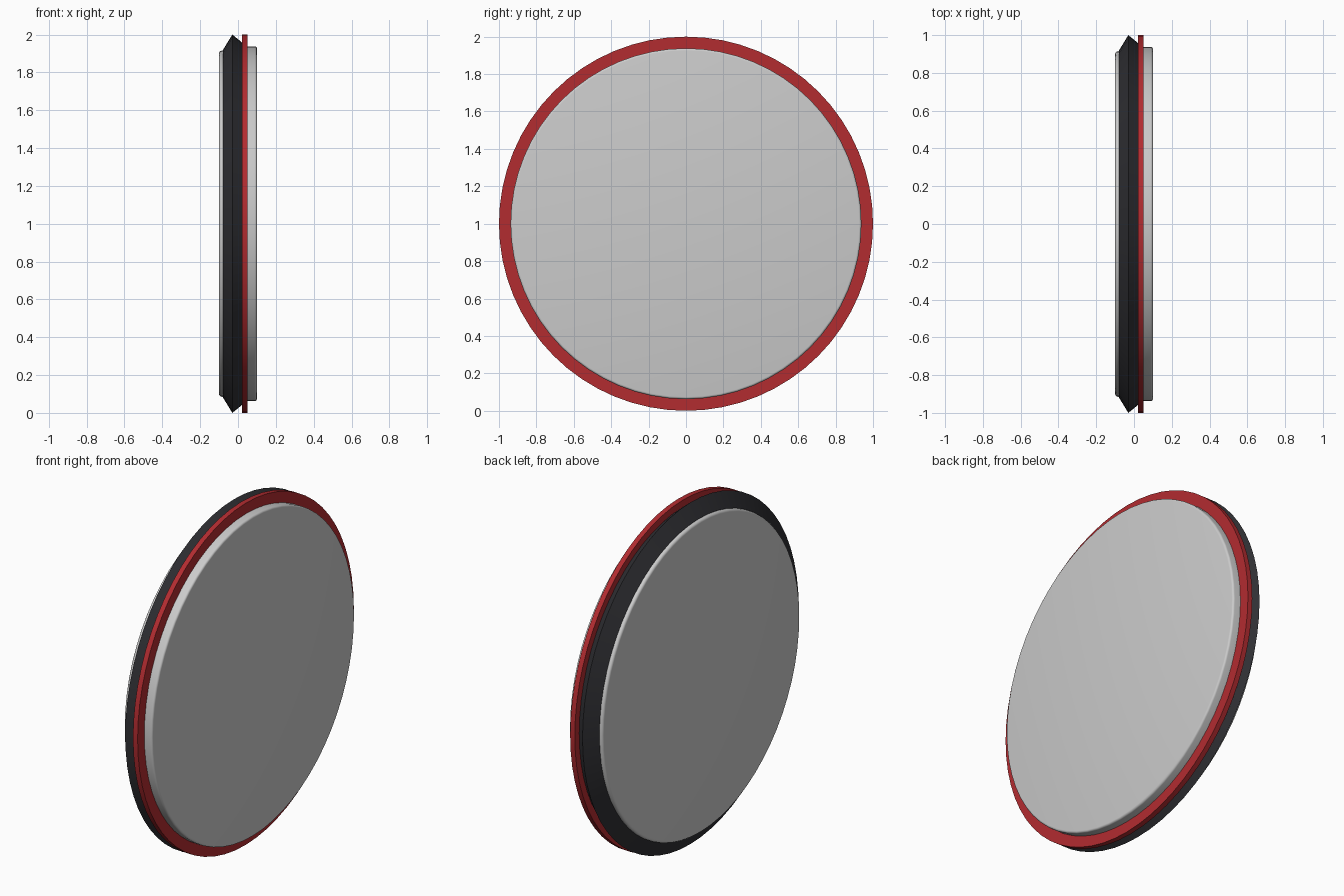
import bpy, bmesh, math

if "Cube" in bpy.data.objects:
    bpy.data.objects.remove(bpy.data.objects["Cube"])

SEGMENTS = 64
CENTRE_Z = 1.0


def material(name, rgb):
    mat = bpy.data.materials.new(name)
    mat.diffuse_color = (*rgb, 1.0)
    mat.use_nodes = True
    mat.node_tree.nodes["Principled BSDF"].inputs["Base Color"].default_value = mat.diffuse_color
    return mat


def lathe(name, profile, mat=None):
    """Closed solid of revolution about the x axis; profile = (x, radius) pairs."""
    bm = bmesh.new()
    rings = []
    for x, r in profile:
        ring = []
        for i in range(SEGMENTS):
            a = 2 * math.pi * i / SEGMENTS
            ring.append(bm.verts.new((x, r * math.sin(a), r * math.cos(a))))
        rings.append(ring)
    for a, b in zip(rings, rings[1:]):
        for i in range(SEGMENTS):
            j = (i + 1) % SEGMENTS
            bm.faces.new((a[i], a[j], b[j], b[i]))
    bm.faces.new(rings[0])
    bm.faces.new(rings[-1])
    bmesh.ops.recalc_face_normals(bm, faces=bm.faces)
    mesh = bpy.data.meshes.new(name)
    bm.to_mesh(mesh)
    bm.free()
    obj = bpy.data.objects.new(name, mesh)
    obj.location.z = CENTRE_Z
    bpy.context.collection.objects.link(obj)
    if mat:
        mesh.materials.append(mat)
    bpy.ops.object.select_all(action='DESELECT')
    obj.select_set(True)
    bpy.context.view_layer.objects.active = obj
    bpy.ops.object.shade_smooth_by_angle(angle=math.radians(30))
    return obj


def rounded_edge(x_face, r, size, direction, steps=4):
    """Quarter-round from the rim to the flat face."""
    pts = []
    for i in range(steps + 1):
        a = math.pi / 2 * i / steps
        pts.append((x_face - direction * size * (1 - math.sin(a)),
                    r - size * (1 - math.cos(a))))
    return pts


black = material("dark_rubber", (0.03, 0.03, 0.035))
red = material("red_band", (0.45, 0.025, 0.03))

# Pale discs on both faces
lathe("left_face_disc", [(-0.06, 0.915)] + rounded_edge(-0.10, 0.915, 0.015, -1))
lathe("right_face_disc", [(0.03, 0.938)] + rounded_edge(0.10, 0.938, 0.012, 1))

# Dark ridged rim with a pointed edge
lathe("dark_rim", [(-0.08, 0.918), (-0.03, 1.0), (0.025, 0.955)], black)

# Thin red flange
lathe("red_flange", [(0.02, 1.0), (0.05, 1.0)], red)
